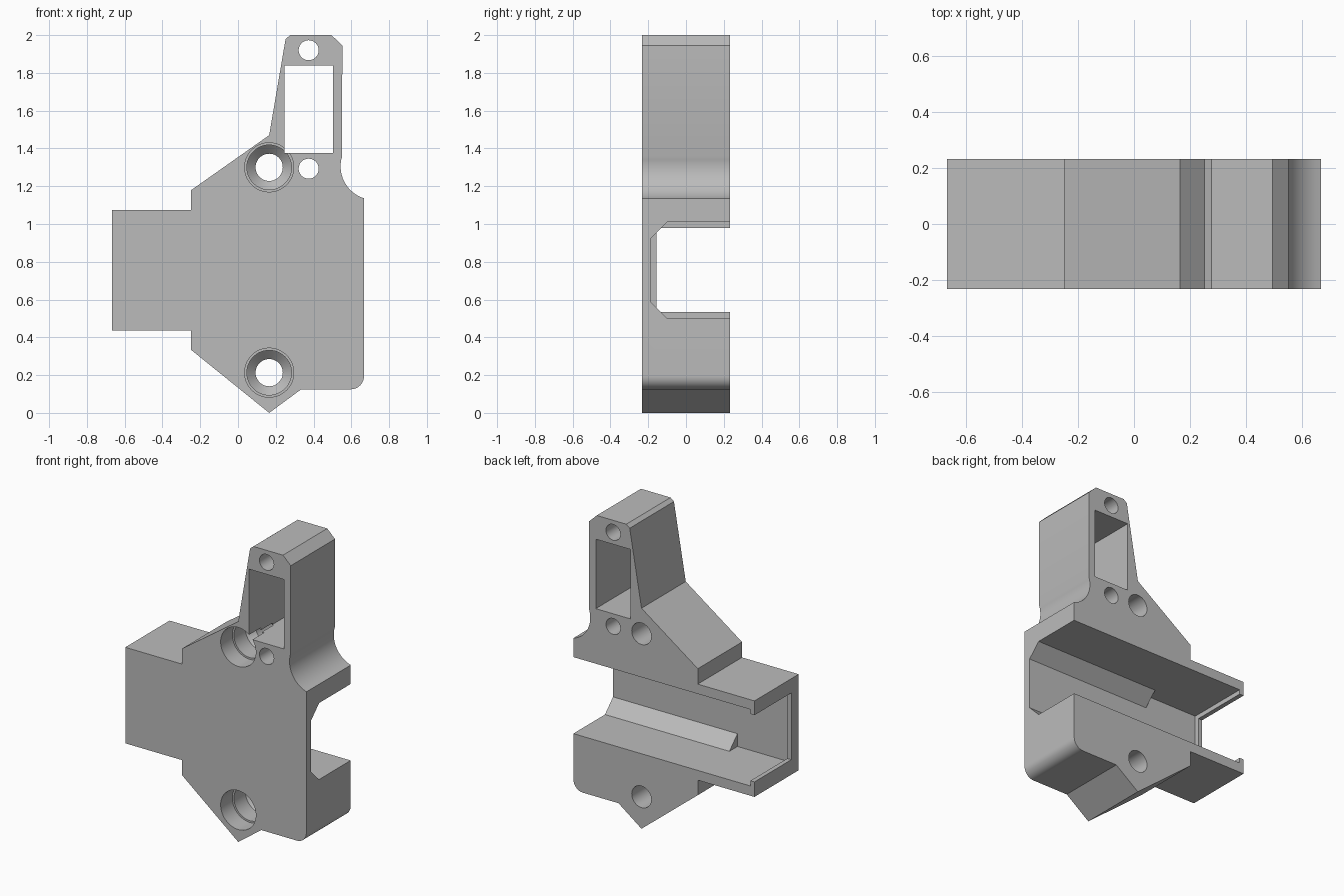
import bpy, bmesh
from math import sin, cos, pi, radians
from mathutils import Vector

cube = bpy.data.objects.get("Cube")
if cube:
    bpy.data.objects.remove(cube, do_unlink=True)

FRONT, BACK = -0.233, 0.233


def make_object(name, bm):
    bmesh.ops.recalc_face_normals(bm, faces=bm.faces)
    mesh = bpy.data.meshes.new(name)
    bm.to_mesh(mesh)
    bm.free()
    obj = bpy.data.objects.new(name, mesh)
    bpy.context.collection.objects.link(obj)
    return obj


def prism(name, points, start, end, axis):
    """Extrude a profile: (x, z) points along y, or (y, z) points along x."""
    bm = bmesh.new()
    place = (lambda p: (p[0], start, p[1])) if axis == "y" else (lambda p: (start, p[0], p[1]))
    face = bm.faces.new([bm.verts.new(place(p)) for p in points])
    out = bmesh.ops.extrude_face_region(bm, geom=[face])
    step = Vector((0, end - start, 0)) if axis == "y" else Vector((end - start, 0, 0))
    bmesh.ops.translate(bm, vec=step, verts=[v for v in out["geom"] if isinstance(v, bmesh.types.BMVert)])
    return make_object(name, bm)


def box_profile(a0, a1, z0, z1):
    return [(a0, z0), (a1, z0), (a1, z1), (a0, z1)]


def turned(name, x, z, profile, sides=48):
    """Turn a (radius, y) profile about an axis parallel to y."""
    bm = bmesh.new()
    rings = [[bm.verts.new((x + r * cos(2 * pi * i / sides), y, z + r * sin(2 * pi * i / sides)))
              for i in range(sides)] for r, y in profile]
    for a, b in zip(rings, rings[1:]):
        for i in range(sides):
            j = (i + 1) % sides
            bm.faces.new((a[i], a[j], b[j], b[i]))
    bm.faces.new(rings[0])
    bm.faces.new(rings[-1])
    return make_object(name, bm)


def arc(cx, cz, r, start, end, steps=14):
    angles = [radians(start + (end - start) * i / steps) for i in range(steps + 1)]
    return [(cx + r * cos(a), cz + r * sin(a)) for a in angles]


# Bracket plate outline, with a concave shoulder and a rounded lower corner
outline = [(-0.668, 0.435), (-0.668, 1.075), (-0.25, 1.075), (-0.25, 1.178),
           (0.165, 1.47), (0.252, 1.98), (0.277, 2.0), (0.495, 2.0), (0.552, 1.945)]
outline += arc(0.72, 1.305, 0.177, 162, 253)
outline += arc(0.597, 0.195, 0.07, 0, -90)
outline += [(0.335, 0.125), (0.165, 0.0), (-0.25, 0.335), (-0.25, 0.435)]
body = prism("bracket_body", outline, FRONT, BACK, "y")

# Rear channel: chamfered corners, square pocket in the arm, lipped opening at its end
chamfered = [(0.4, 0.5), (-0.1, 0.5), (-0.185, 0.585), (-0.185, 0.925), (-0.1, 1.01), (0.4, 1.01)]
cutters = [
    prism("channel_cutter", chamfered, -0.3, 0.8, "x"),
    prism("pocket_cutter", box_profile(-0.185, 0.4, 0.5, 1.01), -0.638, -0.25, "x"),
    prism("lip_cutter", box_profile(-0.155, 0.4, 0.535, 0.98), -0.8, -0.6, "x"),
    # Tower window
    prism("window_cutter", box_profile(0.245, 0.502, 1.377, 1.84), -0.4, 0.4, "y"),
]

# Recessed screw holes and plain pin holes
recess = [(0.13, -0.4), (0.13, -0.11), (0.118, -0.11), (0.118, 0.01), (0.072, 0.055), (0.072, 0.4)]
for z in (1.3, 0.213):
    cutters.append(turned("screw_hole_cutter", 0.165, z, recess))
for z in (1.92, 1.293):
    cutters.append(turned("pin_hole_cutter", 0.374, z, [(0.053, -0.4), (0.053, 0.4)], 32))

bpy.ops.object.select_all(action="DESELECT")
body.select_set(True)
bpy.context.view_layer.objects.active = body
for cutter in cutters:
    cutter.hide_render = True
    mod = body.modifiers.new("cut", "BOOLEAN")
    mod.operation = "DIFFERENCE"
    mod.solver = "EXACT"
    mod.object = cutter
    bpy.ops.object.modifier_apply(modifier=mod.name)
for cutter in cutters:
    bpy.data.objects.remove(cutter, do_unlink=True)

# Plain grey finish
grey = bpy.data.materials.new("plain_grey")
grey.use_nodes = True
colour = (0.5, 0.5, 0.5, 1.0)
grey.diffuse_color = colour
grey.node_tree.nodes["Principled BSDF"].inputs["Base Color"].default_value = colour
body.data.materials.clear()
body.data.materials.append(grey)
bpy.ops.object.shade_smooth_by_angle(angle=radians(25))
